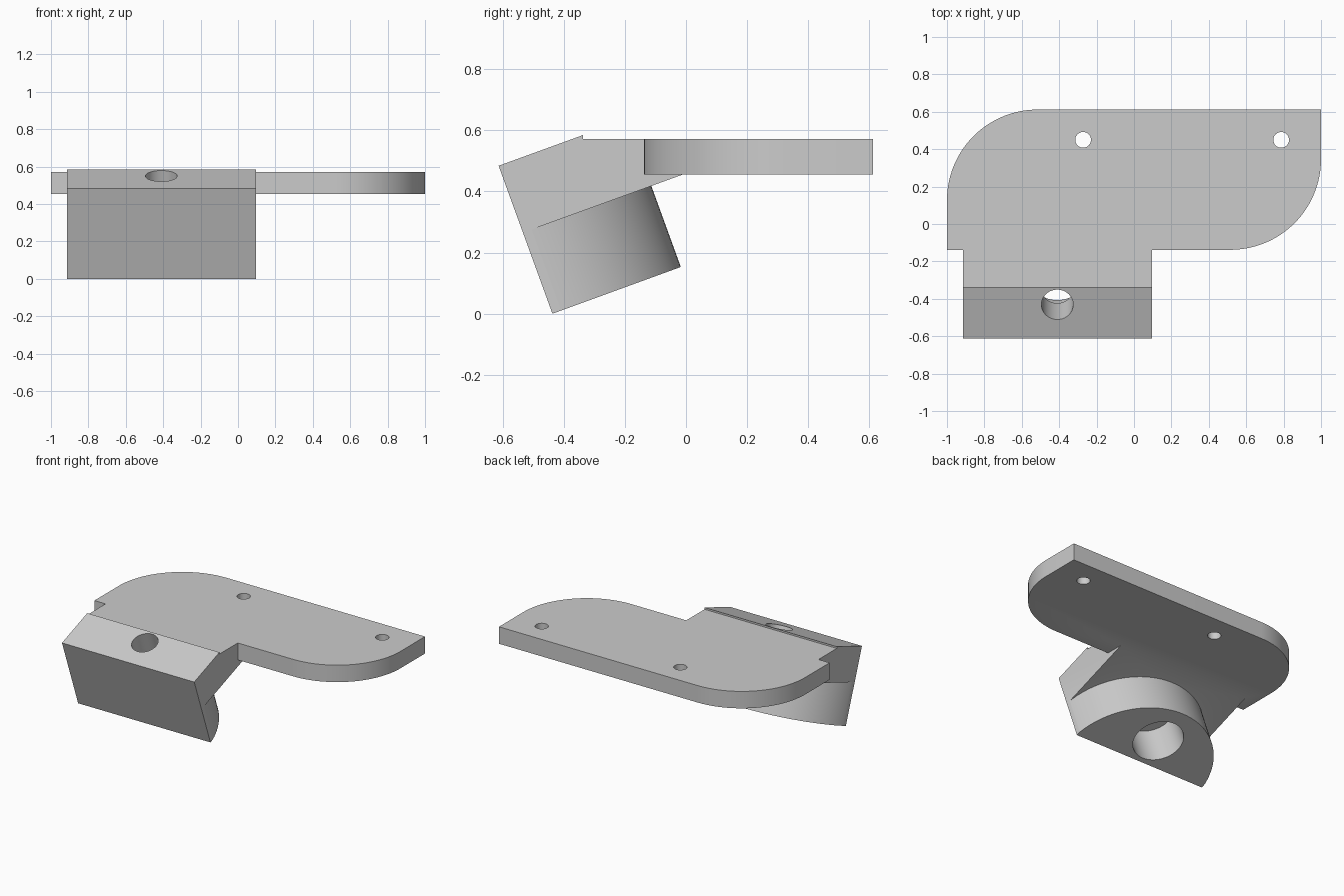
import bpy
import bmesh
import math
from mathutils import Vector

if "Cube" in bpy.data.objects:
    bpy.data.objects.remove(bpy.data.objects["Cube"], do_unlink=True)

grey = bpy.data.materials.new("plain grey")
grey.use_nodes = True
COLOR = (0.6, 0.6, 0.6, 1)
grey.diffuse_color = COLOR
grey.node_tree.nodes["Principled BSDF"].inputs["Base Color"].default_value = COLOR

TILT = math.radians(20)
MID_X = -0.41          # centre line of the clamp block
HALF_W = 0.505         # half its width
BLOCK_H = 0.515        # tilted height of the front face
BOSS_H = 0.282         # height of the rounded boss
Z0, Z1 = 0.455, 0.572  # underside and top of the plate


def tilted(x, u, w):
    """Point in the leaning frame: u runs back, w runs up the front face."""
    return Vector((x, -0.437 + u * math.cos(TILT) - w * math.sin(TILT),
                   u * math.sin(TILT) + w * math.cos(TILT)))


def prism(name, points, sweep):
    """Solid made by sweeping a flat outline along a vector."""
    bm = bmesh.new()
    face = bm.faces.new([bm.verts.new(p) for p in points])
    result = bmesh.ops.extrude_face_region(bm, geom=[face])
    moved = [g for g in result["geom"] if isinstance(g, bmesh.types.BMVert)]
    bmesh.ops.translate(bm, verts=moved, vec=sweep)
    bmesh.ops.recalc_face_normals(bm, faces=bm.faces)
    mesh = bpy.data.meshes.new(name)
    bm.to_mesh(mesh)
    bm.free()
    mesh.materials.append(grey)
    obj = bpy.data.objects.new(name, mesh)
    bpy.context.collection.objects.link(obj)
    return obj


def tilted_prism(name, outline, low, high):
    """Prism standing along the leaning axis."""
    return prism(name, [tilted(x, u, low) for x, u in outline],
                 tilted(0, 0, high) - tilted(0, 0, low))


def arc(cx, cy, r, start, end, n=32):
    angles = [math.radians(start + (end - start) * i / n) for i in range(n + 1)]
    return [(cx + r * math.cos(a), cy + r * math.sin(a)) for a in angles]


def combine(target, tool, operation):
    """Apply a boolean and discard the tool."""
    mod = target.modifiers.new(operation, "BOOLEAN")
    mod.operation, mod.object, mod.solver = operation, tool, "EXACT"
    bpy.context.view_layer.objects.active = target
    bpy.ops.object.modifier_apply(modifier=mod.name)
    bpy.data.objects.remove(tool, do_unlink=True)


# Plate with two opposite rounded corners
R, FRONT, BACK = 0.485, -0.138, 0.612
outline = [(-1, FRONT)] + arc(1 - R, FRONT + R, R, -90, 0) + [(1, BACK)]
outline += arc(R - 1, BACK - R, R, 90, 180)
bracket = prism("bracket", [Vector((x, y, Z1)) for x, y in outline],
                Vector((0, 0, Z0 - Z1)))

# Leaning block and neck, drawn as a side profile reaching into the plate
top_front, lip = tilted(0, 0, BLOCK_H), tilted(0, 0.293, BLOCK_H)
low_front, low_back = tilted(0, 0, 0), tilted(0, 0.6, 0)
side = [(top_front.y, top_front.z), (lip.y, lip.z), (lip.y, Z1), (low_back.y, Z1),
        (low_back.y, low_back.z), (low_front.y, low_front.z)]
block = prism("block", [Vector((MID_X - HALF_W, y, z)) for y, z in side],
              Vector((2 * HALF_W, 0, 0)))

# Trim the lower part of the block to a rounded boss
BOSS_R, BOSS_U = 0.514, -0.067
trim = arc(MID_X, BOSS_U, BOSS_R, 1.5, 178.5, 56)
near, far = trim[0][1], 0.8
trim += [(MID_X - far, near), (MID_X - far, far), (MID_X + far, far), (MID_X + far, near)]
combine(block, tilted_prism("trim", trim, -0.1, BOSS_H), "DIFFERENCE")

# Stepped bolt hole through block and boss
for radius, low, high in ((0.085, -0.1, 0.7), (0.162, -0.1, 0.26)):
    ring = arc(MID_X, 0.194, radius, 0, 360, 48)[:-1]
    combine(block, tilted_prism("drill", ring, low, high), "DIFFERENCE")
combine(bracket, block, "UNION")

# Screw holes in the plate
for x in (-0.272, 0.787):
    ring = arc(x, 0.45, 0.042, 0, 360, 32)[:-1]
    drill = prism("drill", [Vector((px, py, Z0 - 0.1)) for px, py in ring],
                  Vector((0, 0, 0.4)))
    combine(bracket, drill, "DIFFERENCE")

bpy.ops.object.select_all(action="DESELECT")
bracket.select_set(True)
bpy.context.view_layer.objects.active = bracket
bpy.ops.object.shade_smooth_by_angle(angle=math.radians(25))
